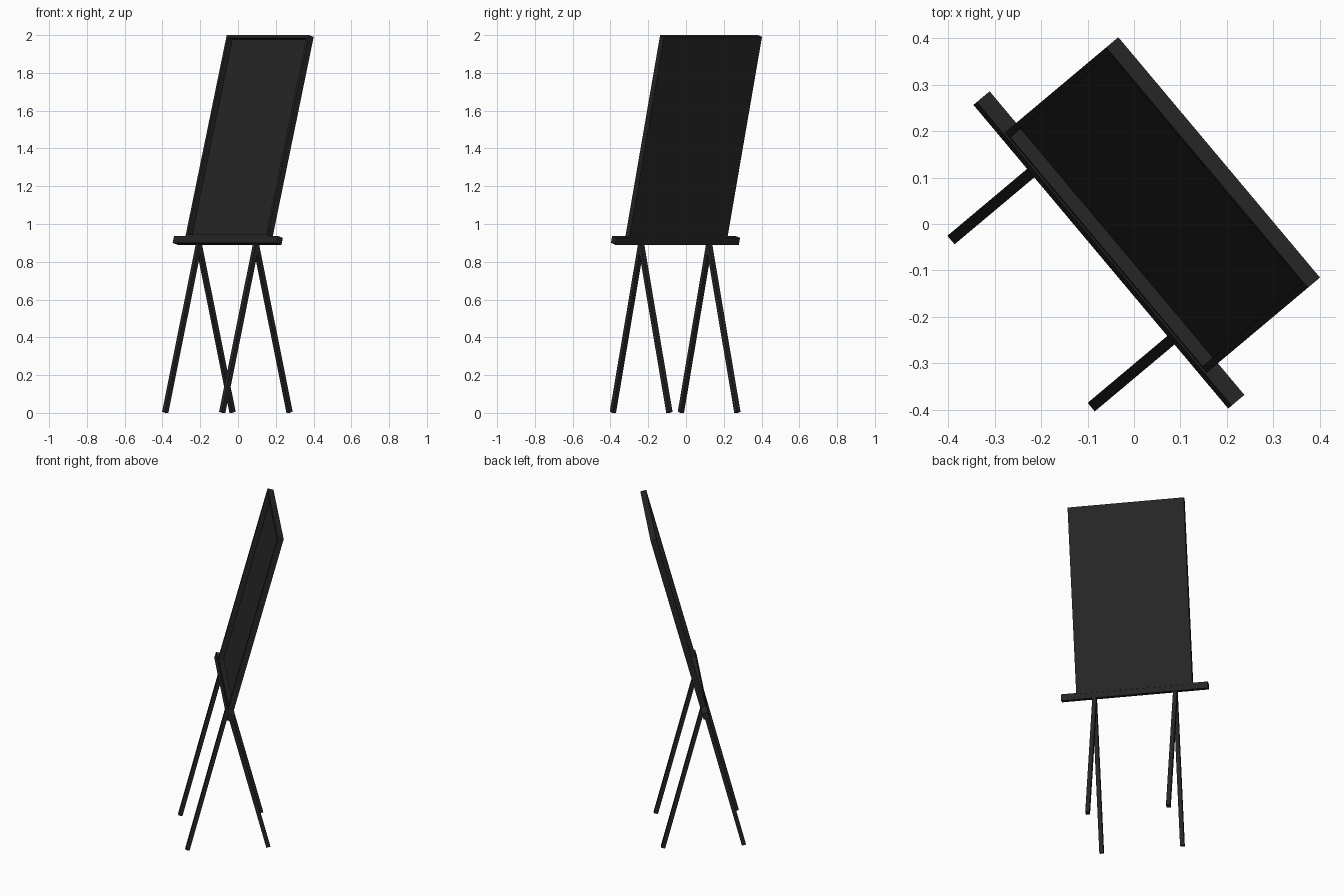
import bpy, bmesh
from math import radians, cos, sin
from mathutils import Matrix, Vector

cube = bpy.data.objects.get("Cube")
if cube:
    bpy.data.objects.remove(cube, do_unlink=True)

# Single near-black paint
black = bpy.data.materials.new("matte_black")
black.use_nodes = True
colour = (0.019, 0.019, 0.019, 1)
black.diffuse_color = colour
shader = black.node_tree.nodes["Principled BSDF"]
shader.inputs["Base Color"].default_value = colour
shader.inputs["Roughness"].default_value = 0.8

TURN = Matrix.Rotation(radians(-50), 4, 'Z')       # whole stand turned in plan
LEAN = TURN @ Matrix.Rotation(radians(-15), 4, 'X')  # board leaning back
MID = 0.008                                        # centre along the width


def box(name, low, high, matrix, shape=None):
    """Box between two local corners, optionally reshaped, then placed."""
    low, high = Vector(low), Vector(high)
    bm = bmesh.new()
    bmesh.ops.create_cube(bm, size=1)
    for v in bm.verts:
        v.co = (low + high) / 2 + v.co * (high - low)
    bm.normal_update()
    if shape:
        shape(bm)
    bm.transform(matrix)
    bmesh.ops.recalc_face_normals(bm, faces=bm.faces)
    mesh = bpy.data.meshes.new(name)
    bm.to_mesh(mesh)
    bm.free()
    mesh.materials.append(black)
    obj = bpy.data.objects.new(name, mesh)
    bpy.context.collection.objects.link(obj)
    return obj


def recess_front(bm):
    """Thin raised frame around a sunken panel."""
    front = min(bm.faces, key=lambda f: f.calc_center_median().y)
    bmesh.ops.inset_region(bm, faces=[front], thickness=0.023)
    # Step straight back so the frame keeps square inner walls
    walls = bmesh.ops.extrude_face_region(bm, geom=[front])
    verts = [g for g in walls["geom"] if isinstance(g, bmesh.types.BMVert)]
    bmesh.ops.translate(bm, verts=verts, vec=(0, 0.03, 0))
    if front.is_valid:
        bmesh.ops.delete(bm, geom=[front], context='FACES_ONLY')


# Framed board and the ledge it rests on
box("board", (MID - 0.338, -0.3255, 0.874), (MID + 0.338, -0.2905, 1.9835),
    LEAN, recess_front)
box("ledge", (MID - 0.427, -0.3295, 0.843), (MID + 0.427, -0.2925, 0.881), LEAN)

# Two pairs of splayed legs meeting under the ledge
SPLAY, APEX, HALF = radians(14.7), 0.89, 0.012
length = (APEX - HALF * sin(SPLAY)) / cos(SPLAY)
for side, offset in (("right", -0.235), ("left", 0.235)):
    for end, angle in (("front", -SPLAY), ("rear", SPLAY)):
        place = (TURN @ Matrix.Translation((MID + offset, -0.08, APEX))
                 @ Matrix.Rotation(angle, 4, 'X'))
        box(f"{end}_{side}_leg", (-HALF, -HALF, -length), (HALF, HALF, 0.014), place)
